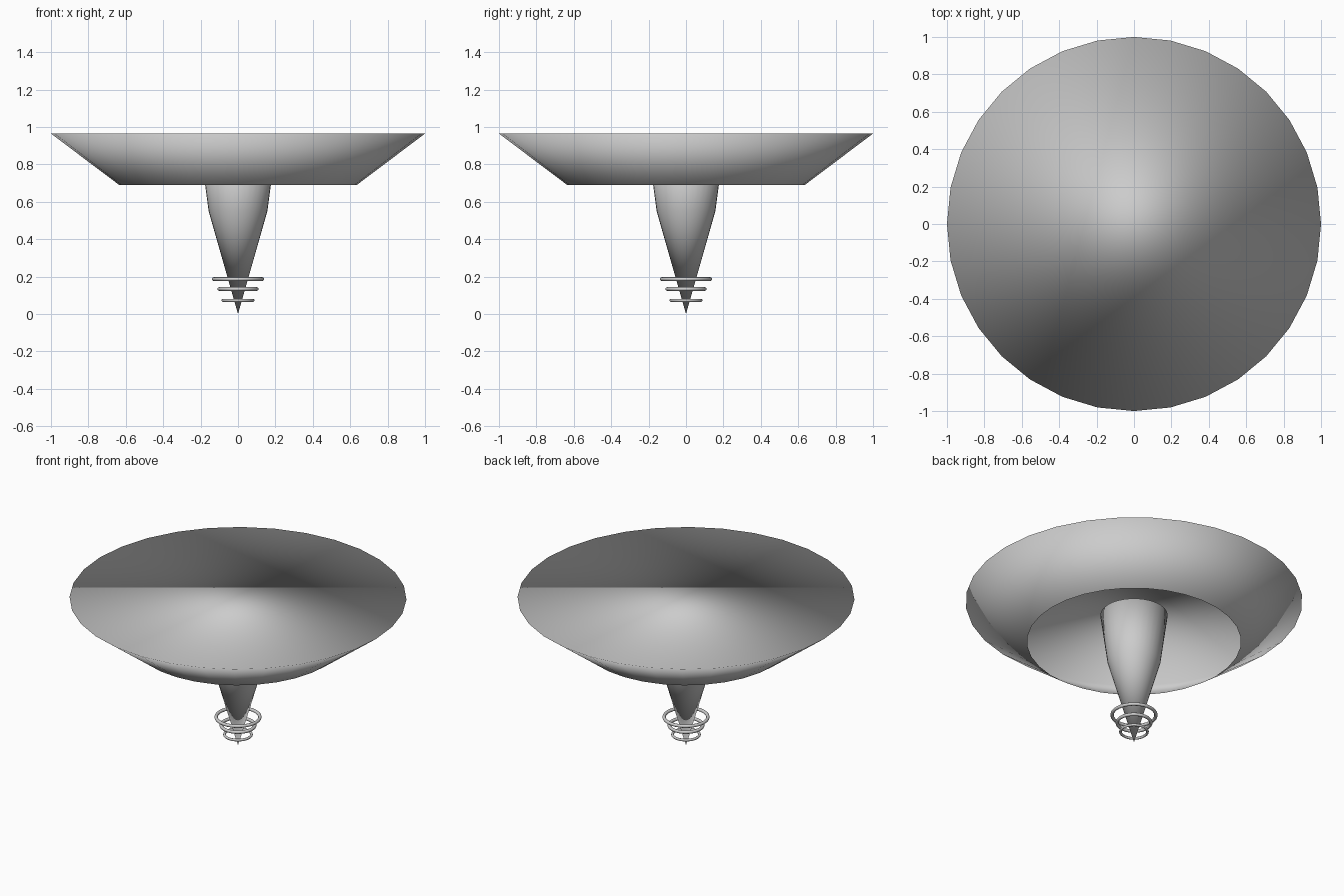
import bpy, bmesh, math

cube = bpy.data.objects.get("Cube")
if cube:
    bpy.data.objects.remove(cube, do_unlink=True)

SIDES = 32

grey = bpy.data.materials.new("plain grey")
grey.use_nodes = True
colour = (0.6, 0.6, 0.6, 1)
grey.diffuse_color = colour
grey.node_tree.nodes["Principled BSDF"].inputs["Base Color"].default_value = colour


def add_object(name, bm):
    mesh = bpy.data.meshes.new(name)
    for face in bm.faces:
        face.smooth = True
    bm.to_mesh(mesh)
    bm.free()
    mesh.materials.append(grey)
    obj = bpy.data.objects.new(name, mesh)
    bpy.context.collection.objects.link(obj)
    return obj


def lathe(name, profile):
    """Turn (radius, z) points, listed upwards, and close the top with one flat face."""
    bm = bmesh.new()
    rings = []
    for radius, z in profile:
        count = SIDES if radius else 1
        angles = [math.tau * i / count for i in range(count)]
        rings.append([bm.verts.new((radius * math.cos(a), radius * math.sin(a), z))
                      for a in angles])
    for low, high in zip(rings, rings[1:]):
        for i in range(SIDES):
            j = (i + 1) % SIDES
            if len(low) == 1:
                bm.faces.new((low[0], high[j], high[i]))
            else:
                bm.faces.new((low[i], low[j], high[j], high[i]))
    bm.faces.new(rings[-1])
    return add_object(name, bm)


def torus(name, outer_radius, tube, z):
    """Closed round wire ring."""
    bm = bmesh.new()
    steps, around = 48, 12
    grid = []
    for i in range(steps):
        a = math.tau * i / steps
        row = []
        for k in range(around):
            b = math.tau * k / around
            r = outer_radius - tube + tube * math.cos(b)
            row.append(bm.verts.new((r * math.cos(a), r * math.sin(a),
                                     z + tube * math.sin(b))))
        grid.append(row)
    for i in range(steps):
        for k in range(around):
            n, m = (i + 1) % steps, (k + 1) % around
            bm.faces.new((grid[i][k], grid[n][k], grid[n][m], grid[i][m]))
    return add_object(name, bm)


# Wide flared disc: flat lid, sloping wall, open underside
lathe("flared_disc", [(0.635, 0.69), (1.0, 0.965)])

# Pointed spike hanging inside the disc
lathe("spike", [(0, 0), (0.157, 0.55), (0.2, 0.87)])

# Loose rings around the spike tip
for name, radius, tube, z in (("upper_ring", 0.14, 0.01, 0.187),
                              ("middle_ring", 0.11, 0.01, 0.134),
                              ("lower_ring", 0.088, 0.008, 0.073)):
    torus(name, radius, tube, z)
